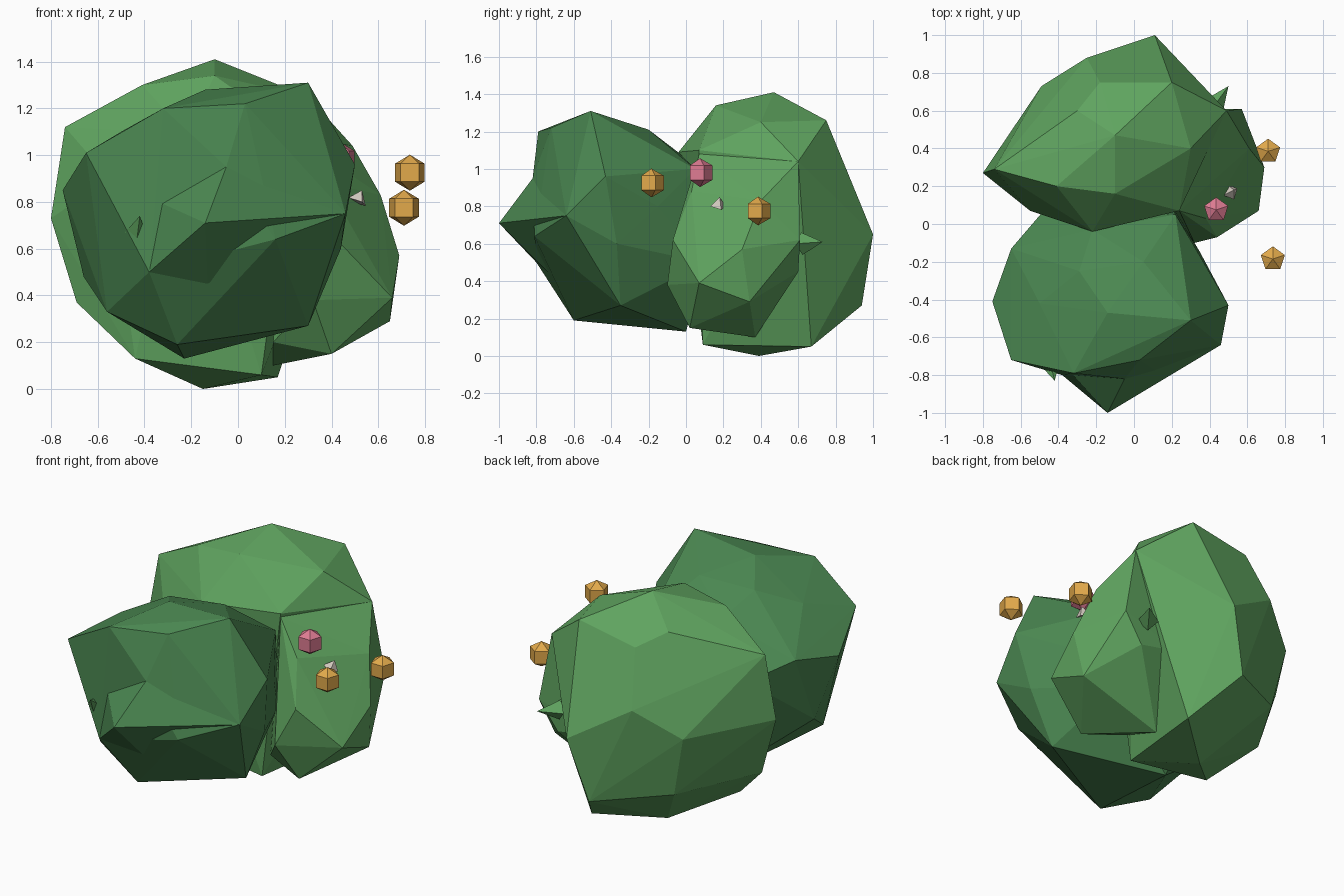
import bpy
import bmesh
from mathutils import Vector, Matrix

cube = bpy.data.objects.get("Cube")
if cube:
    bpy.data.objects.remove(cube, do_unlink=True)


def make_material(name, red, green, blue):
    material = bpy.data.materials.new(name)
    material.use_nodes = True
    colour = (red, green, blue, 1)
    material.diffuse_color = colour
    material.node_tree.nodes["Principled BSDF"].inputs["Base Color"].default_value = colour
    return material


leaf_green = make_material("leaf green", .115, .37, .115)
deep_green = make_material("deep green", .07, .245, .083)
berry_orange = make_material("berry orange", .76, .40, .07)
berry_pink = make_material("berry pink", .73, .2, .29)
pale_petal = make_material("pale petal", .66, .6, .53)


def add_object(name, bm, material):
    mesh = bpy.data.meshes.new(name)
    bmesh.ops.recalc_face_normals(bm, faces=bm.faces[:])
    bm.to_mesh(mesh)
    bm.free()
    mesh.materials.append(material)
    obj = bpy.data.objects.new(name, mesh)
    bpy.context.collection.objects.link(obj)


def faceted_clump(name, corners, material):
    """Wrap a faceted skin around a few outer corners."""
    bm = bmesh.new()
    for corner in corners:
        bm.verts.new(corner)
    result = bmesh.ops.convex_hull(bm, input=bm.verts[:])
    unused = {g for g in result["geom_interior"] + result["geom_unused"]
              if isinstance(g, bmesh.types.BMVert)}
    bmesh.ops.delete(bm, geom=list(unused), context="VERTS")
    add_object(name, bm, material)


def berry(name, location, material, radius=.077):
    """Five-sided bead with a pointed top and bottom."""
    bm = bmesh.new()
    bmesh.ops.create_uvsphere(bm, u_segments=5, v_segments=3, radius=radius,
                              matrix=Matrix.Translation(location))
    add_object(name, bm, material)


def leaf_tip(name, base, tip, width, material):
    """Small pointed leaf poking out of the foliage."""
    base, tip = Vector(base), Vector(tip)
    axis = tip - base
    bm = bmesh.new()
    turn = axis.to_track_quat("Z", "Y").to_matrix().to_4x4()
    bmesh.ops.create_cone(bm, cap_ends=True, segments=4, radius1=width, radius2=0,
                          depth=axis.length,
                          matrix=Matrix.Translation((base + tip) / 2) @ turn)
    add_object(name, bm, material)


# Front foliage
faceted_clump("front_foliage", [
    (-.05, -.82, .95), (-.32, -.79, 1.2), (.3, -.51, 1.31), (-.14, -.47, 1.28),
    (.05, -.2, 1.21), (.03, -.72, 1.22), (-.65, -.72, 1.01), (-.75, -.41, .85),
    (.5, -.43, .96), (.46, -.64, .75), (.16, -.81, .64), (.3, -.35, .27),
    (-.23, 0, .13), (-.26, -.6, .19), (-.56, -.53, .33), (-.66, -.3, .48),
    (-.38, -.8, .5), (.22, .05, 1), (-.22, -.03, 1.08), (-.29, -.25, 1.19),
    (-.5, -.42, 1.1), (-.65, -.13, .9), (.44, -.37, .6), (.35, -.15, .8),
    (-.47, .08, .8), (.2, .1, .5)], deep_green)

# Pointed bulge on the front
faceted_clump("front_bulge", [
    (-.14, -1, .71), (-.05, -.82, .95), (-.38, -.8, .5), (.46, -.64, .75),
    (-.13, -.74, .45), (-.34, -.78, .8), (-.1, -.5, .7)], deep_green)

# Large back foliage
faceted_clump("back_foliage", [
    (-.8, .27, .73), (-.74, .29, 1.12), (-.41, .2, 1.3), (-.3, .6, 1.26),
    (-.1, .47, 1.41), (-.1, .16, 1.34), (.2, .75, 1.26), (.11, 1, .65),
    (-.49, .73, .7), (-.25, .88, .87), (-.18, .75, 1.19), (0, .94, .27),
    (-.15, .39, 0), (.17, .67, .05), (-.44, .1, .13), (-.69, .25, .37),
    (.49, .6, 1.04), (.27, .77, .81), (.24, .07, 1.1), (-.22, -.04, 1.09),
    (.1, .09, .06), (-.55, .07, .9), (.3, .4, 1.25), (-.41, .7, .33)], leaf_green)

# Side foliage, rising into the back clump
faceted_clump("side_foliage", [
    (.61, .4, .83), (.69, .3, .57), (.66, .07, .39), (.65, .34, .29),
    (.57, .61, .62), (.49, .6, 1.04), (.24, .07, 1.08), (.4, .02, .15),
    (.15, .37, .1), (.32, -.1, .38), (.44, -.07, .62), (.45, .6, .45),
    (.38, .03, .88), (.2, .6, .5), (.15, .1, .2)], leaf_green)

# Berries
berry("lower_orange_berry", (.71, .385, .775), berry_orange)
berry("upper_orange_berry", (.735, -.185, .925), berry_orange)
berry("pink_berry", (.435, .075, .98), berry_pink)

# Pointed leaves and a pale petal
leaf_tip("front_leaf", (-.44, -.75, .67), (-.42, -.83, .74), .045, leaf_green)
leaf_tip("back_leaf", (.42, .62, .6), (.5, .73, .61), .06, leaf_green)
leaf_tip("pale_petal", (.51, .17, .8), (.53, .18, .85), .045, pale_petal)
